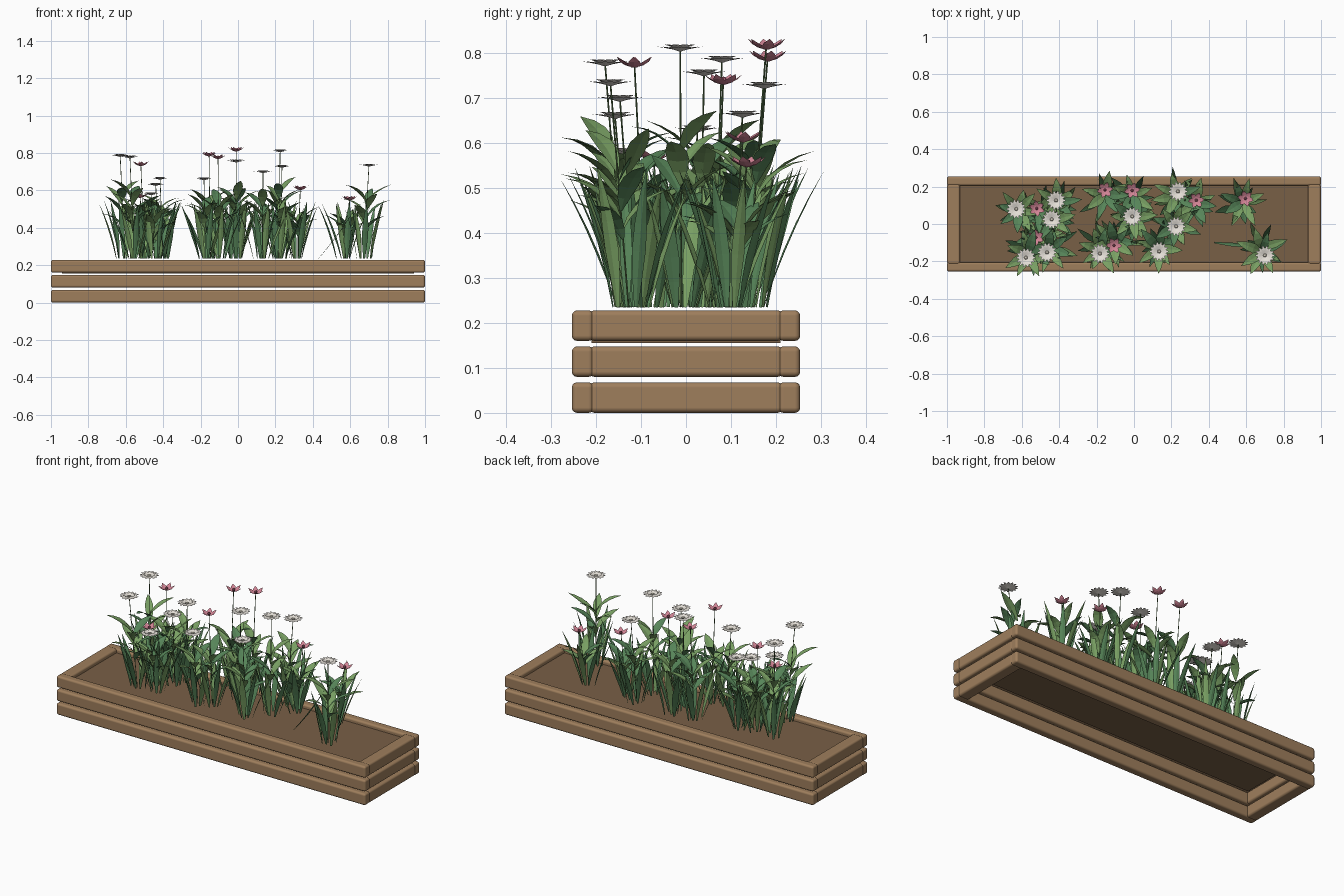
import bpy, bmesh, math, random
from mathutils import Vector

if "Cube" in bpy.data.objects:
    bpy.data.objects.remove(bpy.data.objects["Cube"])
random.seed(11)

def mat(name, rgb):
    m = bpy.data.materials.new(name)
    m.diffuse_color = (*rgb, 1)
    m.use_nodes = True
    m.node_tree.nodes["Principled BSDF"].inputs["Base Color"].default_value = m.diffuse_color
    return m

WOOD = mat("wood", (0.345, 0.21, 0.108))
SOIL = mat("soil", (0.19, 0.115, 0.062))
LEAF = mat("leaf green", (0.19, 0.35, 0.125))
BLADE = mat("blade green", (0.095, 0.235, 0.10))
STEM = mat("stem green", (0.10, 0.18, 0.07))
WHITE = mat("white petal", (0.80, 0.76, 0.70))
CREAM = mat("flower centre", (0.66, 0.62, 0.52))
PINK = mat("pink petal", (0.64, 0.23, 0.30))
DARKPINK = mat("dark pink centre", (0.42, 0.12, 0.18))

def add_object(name, bm, material):
    me = bpy.data.meshes.new(name)
    bm.to_mesh(me)
    bm.free()
    me.materials.append(material)
    ob = bpy.data.objects.new(name, me)
    bpy.context.collection.objects.link(ob)
    return ob

def box(name, lo, hi, material, bevel=0.0):
    bm = bmesh.new()
    bmesh.ops.create_cube(bm, size=1)
    for v in bm.verts:
        v.co = Vector([(a + b) / 2 + c * (b - a) for a, b, c in zip(lo, hi, v.co)])
    ob = add_object(name, bm, material)
    if bevel:
        mod = ob.modifiers.new("rounded edges", 'BEVEL')
        mod.width, mod.segments = bevel, 3
        for p in ob.data.polygons:
            p.use_smooth = True
        mod.harden_normals = True
    return ob

# Planter: three layers of rounded beams
for i, z in enumerate((0.0, 0.08, 0.16)):
    for side, s in (("front", -1), ("back", 1)):
        y0, y1 = sorted((s * 0.205, s * 0.254))
        box(f"{side}_beam_{i+1}", (-1, y0, z), (1, y1, z + 0.068), WOOD, 0.012)
    for side, s in (("left", -1), ("right", 1)):
        x0, x1 = sorted((s * 0.93, s * 0.999))
        box(f"{side}_beam_{i+1}", (x0, -0.215, z), (x1, 0.215, z + 0.068), WOOD, 0.012)
box("soil", (-0.94, -0.21, 0.155), (0.94, 0.21, 0.205), SOIL)

# Folded leaf or petal: arcs from elevation e0 to e1 (degrees)
BLADE_SHAPE = (0.3, 0.7, 1.0, 0.9, 0.55, 0.02)
LEAF_SHAPE = (0.12, 0.65, 1.0, 0.95, 0.6, 0.02)
PETAL_SHAPE = (0.4, 0.85, 1.0, 0.3)
STAR_SHAPE = (0.4, 0.9, 0.8, 0.03)

def leaf(bm, base, az, e0, e1, length, width, shape, fold=0.18):
    n = len(shape) - 1
    side = Vector((-math.sin(az), math.cos(az), 0))
    p = Vector(base)
    rows = []
    for i, k in enumerate(shape):
        e = math.radians(e0 + (e1 - e0) * i / n)
        d = Vector((math.cos(az) * math.cos(e), math.sin(az) * math.cos(e), math.sin(e)))
        w = k * width / 2
        mid = p - d.cross(side) * w * fold
        rows.append([bm.verts.new(q) for q in (p + side * w, mid, p - side * w)])
        p = p + d * (length / n)
    for a, b in zip(rows, rows[1:]):
        bm.faces.new((a[1], b[1], b[0], a[0]))
        bm.faces.new((a[2], b[2], b[1], a[1]))

def tube(bm, pts, r, sides=5):
    rings = [[bm.verts.new(p + Vector((r * math.cos(k * math.tau / sides),
                                       r * math.sin(k * math.tau / sides), 0)))
              for k in range(sides)] for p in pts]
    for a, b in zip(rings, rings[1:]):
        for k in range(sides):
            j = (k + 1) % sides
            bm.faces.new((a[k], a[j], b[j], b[k]))
    bm.faces.new(rings[-1])

def dome(bm, c, r, h):
    ret = bmesh.ops.create_uvsphere(bm, u_segments=8, v_segments=4, radius=1)
    for v in ret["verts"]:
        v.co = Vector((v.co.x * r, v.co.y * r, v.co.z * h)) + c

# Flower head positions
daisies = [(-0.63, 0.08, 0.785), (-0.417, 0.126, 0.663), (-0.44, 0.025, 0.63),
           (-0.578, -0.18, 0.777), (-0.465, -0.152, 0.58), (-0.182, -0.158, 0.66),
           (-0.01, 0.04, 0.755), (0.235, 0.174, 0.727), (0.225, -0.013, 0.81),
           (0.134, -0.147, 0.698), (0.70, -0.168, 0.733)]
stars = [(-0.52, 0.083, 0.745), (-0.524, -0.072, 0.575), (-0.155, 0.182, 0.797),
         (-0.01, 0.179, 0.823), (-0.107, -0.115, 0.783), (0.333, 0.127, 0.617),
         (0.596, 0.136, 0.562)]

blades, leaves, stems, white, cream, pink, dark = (bmesh.new() for _ in range(7))
R = random.uniform
for i, head in enumerate(daisies + stars):
    is_daisy = i < len(daisies)
    head = Vector(head)
    base = Vector((head.x * 0.96, head.y * 0.76, 0.235))
    # stem
    tube(stems, [base.lerp(head, t) for t in (0, 0.35, 0.7, 1)], 0.002)
    # upright blades around the base
    turn = R(0, 6.28)
    for k in range(8):
        az = turn + k * math.tau / 8 + R(-0.2, 0.2)
        r = R(0.012, 0.05)
        foot = base + Vector((math.cos(az) * r, math.sin(az) * r, 0))
        tilt = R(66, 80)
        leaf(blades if k % 3 else leaves, foot, az, tilt + 5, tilt - 9,
             R(0.28, 0.335), R(0.028, 0.038), BLADE_SHAPE)
    # arching leaves along the stem
    count = 8 if is_daisy else 7
    top = 0.6 if is_daisy else 0.5
    for k in range(count):
        az = turn + k * 2.4
        p = base.lerp(head, 0.3 + (top - 0.3) * k / (count - 1))
        leaf(leaves if k % 3 else blades, p, az, R(52, 66), R(-8, 12),
             R(0.145, 0.18), R(0.042, 0.054), LEAF_SHAPE, 0.15)
    # flower head
    if is_daisy:
        for layer, (num, length, e) in enumerate(((14, 0.052, 16), (10, 0.036, 24))):
            for k in range(num):
                leaf(white, head + Vector((0, 0, -0.006 + 0.003 * layer)),
                     k * math.tau / num + layer * 0.2, e, e - 14, length, 0.020,
                     PETAL_SHAPE, 0.08)
        dome(cream, head + Vector((0, 0, 0.002)), 0.010, 0.005)
    else:
        for k in range(6):
            leaf(pink, head + Vector((0, 0, -0.015)), turn + k * math.tau / 6,
                 18, 48, 0.050, 0.030, STAR_SHAPE, 0.12)
        dome(dark, head + Vector((0, 0, -0.006)), 0.008, 0.009)

# stray blades at the right end
leaf(blades, (0.43, -0.10, 0.235), -0.1, 50, 60, 0.36, 0.02, BLADE_SHAPE)
leaf(leaves, (0.67, -0.13, 0.53), 0.3, 45, 15, 0.19, 0.045, LEAF_SHAPE)

add_object("blades", blades, BLADE)
add_object("leaves", leaves, LEAF)
add_object("stems", stems, STEM)
add_object("daisy_petals", white, WHITE)
add_object("daisy_centres", cream, CREAM)
add_object("pink_petals", pink, PINK)
add_object("pink_centres", dark, DARKPINK)
